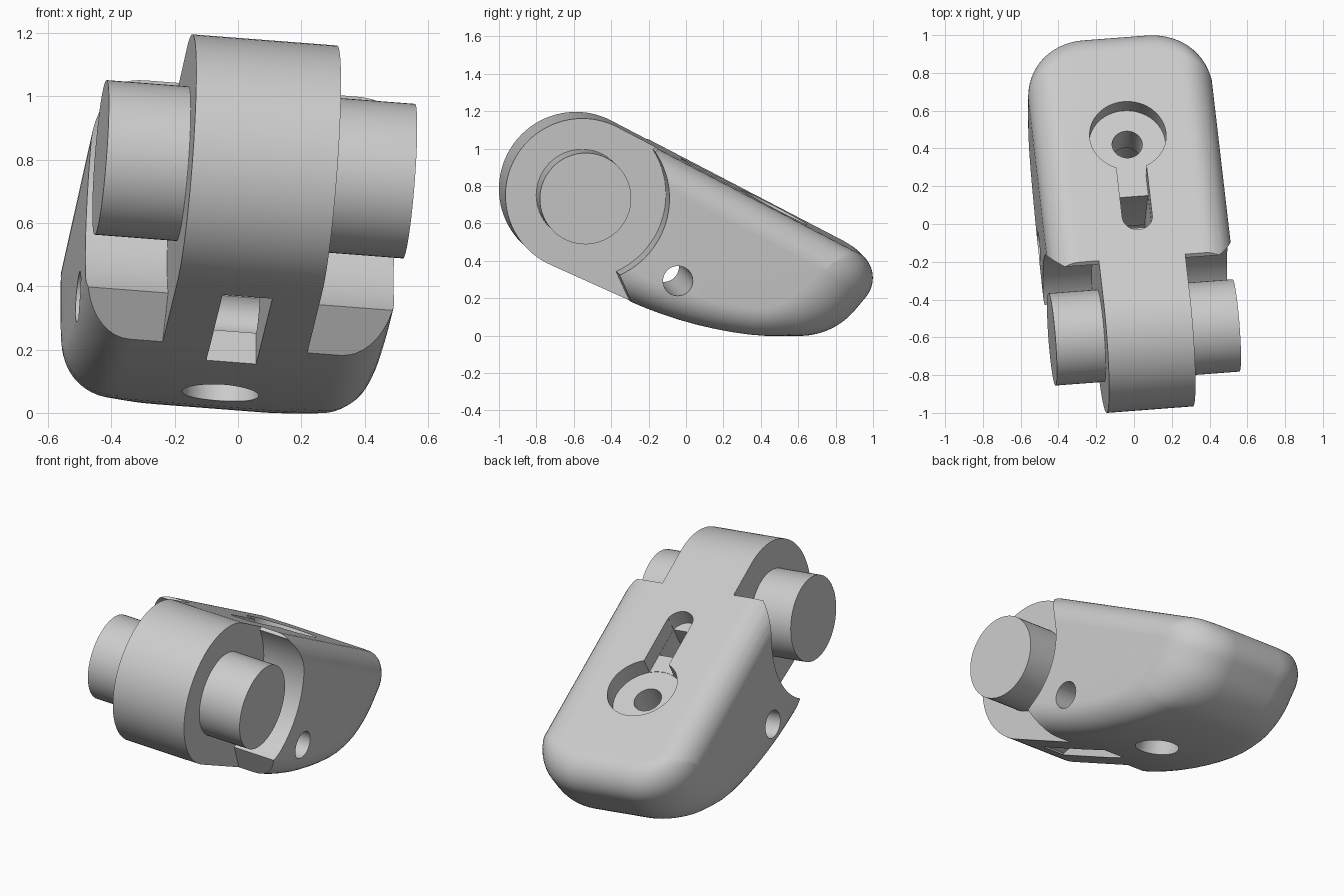
import bpy, bmesh, math
from math import sin, cos, pi, radians
from mathutils import Vector, Matrix

if "Cube" in bpy.data.objects:
    bpy.data.objects.remove(bpy.data.objects["Cube"], do_unlink=True)

grey = bpy.data.materials.new("light_grey")
grey.use_nodes = True
grey.diffuse_color = (0.6, 0.6, 0.6, 1)
grey.node_tree.nodes["Principled BSDF"].inputs["Base Color"].default_value = (0.6, 0.6, 0.6, 1)

HALF, HUB_HALF, HUB_R, FILLET, PLAN_R = 0.49, 0.23, 0.41, 0.155, 0.32
SLOPE = radians(28)

# Slightly tilted placement: local x is the pin axis, origin at the pin centre
u = Vector((1, 0.076, -0.077)).normalized()
v = (Vector((0, 1, 0)) - u * u.y).normalized()
w = u.cross(v)
PLACE = Matrix.Translation((0.053, -0.574, 0.77)) @ Matrix((u, v, w)).transposed().to_4x4()


def side(a, b, c):
    """Side profile (y, z) extruded along x."""
    return Vector((c, a, b))


def plan(a, b, c):
    """Plan on the sloping top face (across, along) extruded along its normal."""
    return Vector((a, b * cos(SLOPE) + c * sin(SLOPE), c * cos(SLOPE) - b * sin(SLOPE)))


def arc(cx, cy, r, a0, a1, n):
    return [(cx + r * cos(radians(a0 + (a1 - a0) * i / n)),
             cy + r * sin(radians(a0 + (a1 - a0) * i / n))) for i in range(n + 1)]


def circle(cx, cy, r, n=48):
    return arc(cx, cy, r, 0, 360, n)[:-1]


def loft(name, rings):
    """Skin closed rings together and cap both ends."""
    bm = bmesh.new()
    rows = [[bm.verts.new(p) for p in ring] for ring in rings]
    n = len(rows[0])
    for r0, r1 in zip(rows, rows[1:]):
        for i in range(n):
            bm.faces.new((r0[i], r0[(i + 1) % n], r1[(i + 1) % n], r1[i]))
    bm.faces.new(rows[0])
    bm.faces.new(rows[-1])
    bmesh.ops.recalc_face_normals(bm, faces=bm.faces)
    mesh = bpy.data.meshes.new(name)
    bm.to_mesh(mesh)
    bm.free()
    mesh.materials.append(grey)
    obj = bpy.data.objects.new(name, mesh)
    bpy.context.collection.objects.link(obj)
    return obj


def prism(name, pts, lo, hi, frame):
    return loft(name, [[frame(a, b, c) for a, b in pts] for c in (lo, hi)])


def cut(target, cutter):
    mod = target.modifiers.new("cut", 'BOOLEAN')
    mod.operation, mod.solver, mod.object = 'DIFFERENCE', 'EXACT', cutter
    bpy.context.view_layer.objects.active = target
    bpy.ops.object.modifier_apply(modifier=mod.name)
    bpy.data.objects.remove(cutter, do_unlink=True)


def side_profile():
    """Chain of tangent arcs and lines: (point, outward normal) pairs."""
    out = []
    head = -24.5

    def normal(h):
        return Vector((cos(radians(h - 90)), sin(radians(h - 90))))

    pos = HUB_R * normal(head)
    # Each step: straight length, then arc radius, turn angle, segments
    for length, r, turn, n in ((0.455, 2.25, 24.5, 10), (0, 0.38, 50, 12), (0.09, 0.16, 102, 18)):
        pos = pos + length * Vector((cos(radians(head)), sin(radians(head))))
        centre = pos - r * normal(head)
        first = 1 if length == 0 else 0
        for i in range(first, n + 1):
            nv = normal(head + turn * i / n)
            out.append((centre + r * nv, nv))
        head += turn
        pos = out[-1][0]
    # Round hub at the front
    for i in range(49):
        nv = normal(head + (335.5 - head) * i / 48)
        out.append((HUB_R * nv, nv))
    return out


# Body: filleted along its sides, with larger rounded corners at the back
profile = side_profile()
start = HALF - PLAN_R
xs = [start + (HALF - FILLET - start) * i / 5 for i in range(5)]
xs += [HALF - FILLET + FILLET * sin(pi / 2 * i / 10) for i in range(11)]
xs = [-x for x in reversed(xs)] + xs


def body_ring(x):
    edge = max(0, abs(x) - HALF + FILLET)
    inset = FILLET - math.sqrt(max(0, FILLET ** 2 - edge ** 2))
    corner = PLAN_R - math.sqrt(max(0, PLAN_R ** 2 - (abs(x) - start) ** 2))
    ring = []
    for p, nv in profile:
        q = p - nv * inset
        along = p.x * cos(SLOPE) - p.y * sin(SLOPE)
        t = min(1, max(0, (along - 1.12) / 0.46))
        shift = (corner - inset) * t * t * (3 - 2 * t)
        ring.append((x, q.x - shift * cos(SLOPE), q.y + shift * sin(SLOPE)))
    return ring


body = loft("body", [body_ring(x) for x in xs])

# Clear the cheeks around the hub on both sides, ending in radial edges
clearance = arc(0, 0, 0.45, -66, 32.5, 40) + [(0.843, 0.537), (-1, 1.2), (-1, -1), (0.45, -1)]
for s in (-1, 1):
    cut(body, prism("cheek_cutter", clearance, s * HUB_HALF, s * 0.8, side))

# Keyhole recess on top, with a stepped bore down to the underside
BORE = 0.965
cut(body, prism("recess_cutter", circle(0, BORE, 0.203), 0.31, 0.7, plan))
slot = arc(0, 0.48, 0.08, 180, 360, 20) + [(0.08, BORE), (-0.08, BORE)]
cut(body, prism("slot_cutter", slot, 0.312, 0.7, plan))
cut(body, prism("bore_cutter", circle(0, BORE, 0.08), -0.8, 0.6, plan))
cut(body, prism("lower_bore_cutter", circle(0, BORE, 0.121), -0.8, 0.12, plan))

# Strap channel curving from the slot to the underside
channel = [(0.6, 0.14), (0.49, -0.06), (0.32, -0.28), (-0.1, -0.395), (-0.14, -0.5),
           (0.25, -0.75), (0.38, -0.6), (0.58, -0.39), (0.7, -0.1), (0.76, 0.1)]
cut(body, prism("channel_cutter", channel, -0.079, 0.079, side))

# Cross hole through the cheeks
cut(body, prism("cross_hole_cutter", circle(0.495, -0.444, 0.08), -0.8, 0.8, side))

# Hinge pin
pin = prism("hinge_pin", circle(0, 0, 0.245, 64), -HALF, HALF, side)

for obj in (body, pin):
    obj.data.transform(PLACE)
    bpy.ops.object.select_all(action='DESELECT')
    obj.select_set(True)
    bpy.context.view_layer.objects.active = obj
    bpy.ops.object.shade_smooth_by_angle(angle=radians(30))
